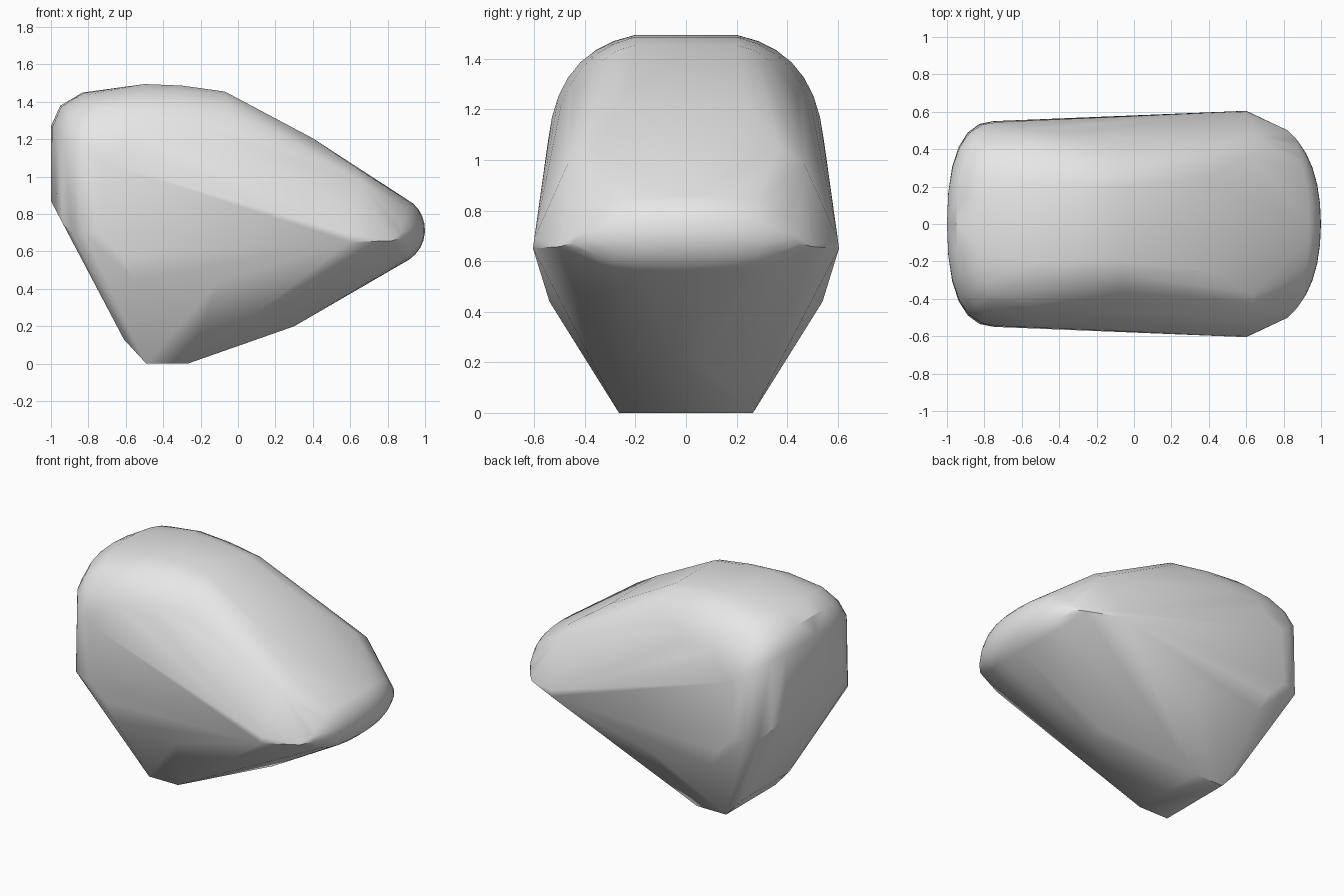
import bpy
import bmesh
from math import sin, cos, radians
from mathutils import Vector

default_cube = bpy.data.objects.get("Cube")
if default_cube:
    bpy.data.objects.remove(default_cube, do_unlink=True)


def curve(start, control, end, steps=6):
    """Points along a quadratic curve, used for every rounded edge."""
    a, c, b = Vector(start), Vector(control), Vector(end)
    points = []
    for i in range(steps + 1):
        t = i / steps
        points.append(a * (1 - t) ** 2 + c * 2 * t * (1 - t) + b * t ** 2)
    return points


def make_material(name, value):
    material = bpy.data.materials.new(name)
    material.use_nodes = True
    colour = (value, value, value, 1)
    material.diffuse_color = colour
    shader = material.node_tree.nodes["Principled BSDF"]
    shader.inputs["Base Color"].default_value = colour
    shader.inputs["Roughness"].default_value = 0.7
    return material


half = []

# Rear wall: bowed in plan, its lower edge following the sloping rear cut
for p in curve((-1, 0, 0), (-1, .55, 0), (-.75, .55, 0)):
    p.z = max(.7, .87 - 1.9 * (p.x + 1))
    half.append(p)

# Rear upper rim: rings rolling over into the top
half += curve((-1, 0, 1.27), (-1, .55, 1.27), (-.73, .545, 1.08))
half += curve((-.95, 0, 1.38), (-.95, .47, 1.38), (-.73, .51, 1.2))
half += curve((-.83, 0, 1.45), (-.83, .4, 1.45), (-.7, .44, 1.33))

# Top ridge and the rounded shoulders beside it
half += curve((-.5, .2, 1.495), (-.55, .47, 1.44), (-.6, .53, 1.17))
half += curve((-.3, .2, 1.487), (-.3, .46, 1.43), (-.3, .52, 1.12))
half += curve((-.07, .2, 1.455), (-.07, .42, 1.42), (0, .52, 1.03))

# Sloping front face and its side corners
half += [Vector(p) for p in (
    (.4, .25, 1.205), (.63, .37, 1.05), (.65, .47, .98),
    (.6, .605, .65), (.6, .6, .69))]

# Rounded nose: bowed rings stacked around an arc
for degrees in range(-56, 61, 13):
    angle = radians(degrees)
    x = .81 + .19 * cos(angle)
    rise = .19 * sin(angle)
    lift = rise * (.8 if rise > 0 else .2)
    width = .51 - .12 * abs(sin(angle))
    half += curve((x, 0, .715 + rise), (x, .35, .715 + rise),
                  (.82, width, .66 + lift))

# Lower flanks, tapering to the small foot
half += [Vector(p) for p in (
    (-.63, .54, .58), (-.56, .525, .45), (-.1, .54, .44),
    (-.61, .25, .13), (-.49, .265, 0), (-.27, .265, 0), (.3, .05, .2))]

# Skin both mirrored halves as one solid
bm = bmesh.new()
for p in half:
    for side in (1, -1):
        bm.verts.new((p.x, p.y * side, p.z))
bmesh.ops.remove_doubles(bm, verts=bm.verts, dist=0.004)
hull = bmesh.ops.convex_hull(bm, input=bm.verts[:])
spare = {v for v in hull["geom_interior"] + hull["geom_unused"]
         if isinstance(v, bmesh.types.BMVert)}
bmesh.ops.delete(bm, geom=list(spare), context="VERTS")
bmesh.ops.recalc_face_normals(bm, faces=bm.faces)

mesh = bpy.data.meshes.new("boulder")
bm.to_mesh(mesh)
bm.free()
mesh.materials.append(make_material("stone grey", 0.8))
boulder = bpy.data.objects.new("boulder", mesh)
bpy.context.collection.objects.link(boulder)

# Smooth shading with the crisp cuts kept
bpy.ops.object.select_all(action="DESELECT")
boulder.select_set(True)
bpy.context.view_layer.objects.active = boulder
bpy.ops.object.shade_smooth_by_angle(angle=radians(32))
